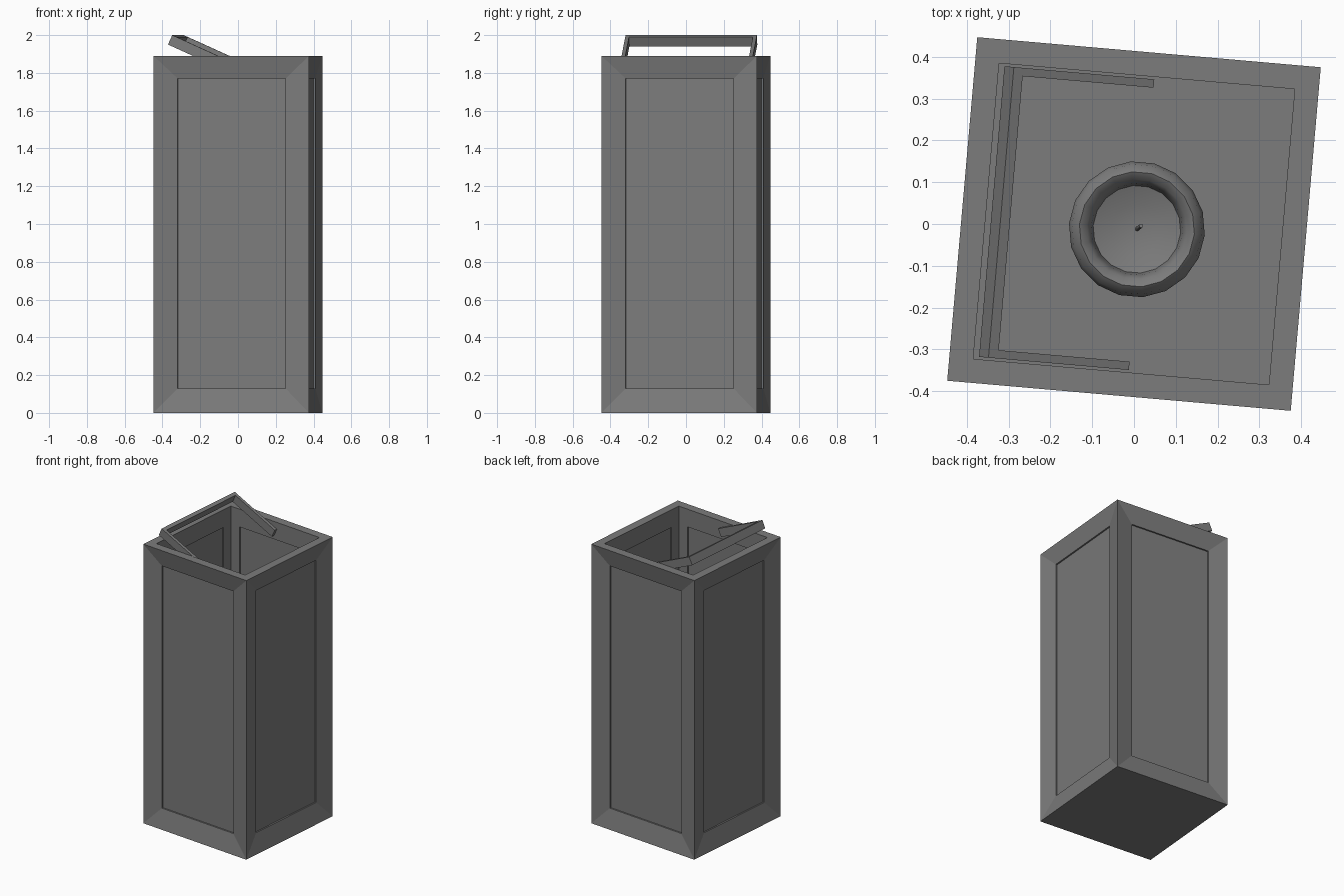
import bpy, bmesh, math
from mathutils import Matrix, Vector

cube = bpy.data.objects.get("Cube")
if cube:
    bpy.data.objects.remove(cube, do_unlink=True)

TURN = math.radians(-5)          # the whole lantern stands slightly turned
HEIGHT, HALF, INNER, FLOOR = 1.89, 0.4125, 0.355, 0.06
PANE = HALF - 0.126              # half width of each window

grey = bpy.data.materials.new("dull grey")
grey.use_nodes = True
colour = (0.2, 0.2, 0.2, 1)
grey.diffuse_color = colour
grey.node_tree.nodes["Principled BSDF"].inputs["Base Color"].default_value = colour


def finish(name, bm, smooth=False):
    bmesh.ops.remove_doubles(bm, verts=bm.verts, dist=0.0005)
    bmesh.ops.recalc_face_normals(bm, faces=bm.faces)
    mesh = bpy.data.meshes.new(name)
    bm.to_mesh(mesh)
    bm.free()
    mesh.materials.append(grey)
    obj = bpy.data.objects.new(name, mesh)
    bpy.context.collection.objects.link(obj)
    obj.rotation_euler.z = TURN
    if smooth:
        bpy.ops.object.select_all(action='DESELECT')
        obj.select_set(True)
        bpy.context.view_layer.objects.active = obj
        bpy.ops.object.shade_smooth_by_angle(angle=math.radians(50))
    return obj


def add_box(bm, low, high):
    low, high = Vector(low), Vector(high)
    size = Matrix.Diagonal((*(high - low), 1))
    bmesh.ops.create_cube(bm, size=1, matrix=Matrix.Translation((low + high) / 2) @ size)


def lathe(name, profile, centre, sides):
    bm = bmesh.new()
    verts = [bm.verts.new((r, 0, z)) for r, z in profile]
    edges = [bm.edges.new(pair) for pair in zip(verts, verts[1:])]
    bmesh.ops.spin(bm, geom=verts + edges, cent=(0, 0, 0), axis=(0, 0, 1),
                   angle=math.tau, steps=sides)
    bmesh.ops.translate(bm, verts=bm.verts, vec=centre)
    return finish(name, bm, True)


# Body: four mitred walls, each a loft of rectangles from outer pane to inner pane
# Each rectangle is half width, bottom, top, distance from the axis
outer = [(HALF, 0, HEIGHT, HALF),
         (PANE, 0.13, 1.77, HALF - 0.027),
         (PANE, 0.13, 1.77, HALF - 0.037)]
inner = [(INNER, FLOOR, HEIGHT, INNER),
         (PANE, 0.13, 1.77, INNER),
         (PANE, 0.13, 1.77, INNER + 0.01)]
bm = bmesh.new()
for side in range(4):
    spin = Matrix.Rotation(side * math.pi / 2, 4, 'Z')

    def ring(w, z0, z1, d):
        corners = ((-w, z0), (w, z0), (w, z1), (-w, z1))
        return [bm.verts.new(spin @ Vector((x, -d, z))) for x, z in corners]

    starts = []
    for chain in (outer, inner):
        rings = [ring(*r) for r in chain]
        for a, b in zip(rings, rings[1:]):
            for i in range(4):
                j = (i + 1) % 4
                bm.faces.new((a[i], a[j], b[j], b[i]))
        bm.faces.new(rings[-1])
        starts.append(rings[0])
    a, b = starts
    bm.faces.new((a[2], a[3], b[3], b[2]))      # top rim
for half, z in ((HALF, 0), (INNER, FLOOR)):     # underside and floor
    bm.faces.new([bm.verts.new((sx * half, sy * half, z))
                  for sx, sy in ((-1, -1), (1, -1), (1, 1), (-1, 1))])
finish("lantern_body", bm)

# Handle: flat U-shaped bail, tilted over the rim
bm = bmesh.new()
REACH, LENGTH, DEEP, THICK = 0.349, 0.37, 0.055, 0.025
add_box(bm, (0, -REACH, -DEEP), (THICK, REACH, 0))
for s in (-1, 1):
    y0, y1 = sorted((s * REACH, s * (REACH - 0.02)))
    add_box(bm, (THICK, y0, -DEEP), (LENGTH, y1, 0))
tilt = Matrix.Translation((-0.319, 0, 2.0)) @ Matrix.Rotation(math.radians(24.3), 4, 'Y')
bmesh.ops.transform(bm, matrix=tilt, verts=bm.verts)
finish("carry_handle", bm)

# Candle with a rounded lip and a sunken pool, plus its wick
centre = (0.008, -0.012, FLOOR)
lathe("candle", [(0, 0), (0.163, 0), (0.163, 0.5), (0.156, 0.53), (0.138, 0.545),
                 (0.12, 0.535), (0.11, 0.51), (0.105, 0.48), (0.06, 0.465), (0, 0.46)],
      centre, 18)
wick = lathe("wick", [(0, 0), (0.005, 0), (0.005, 0.06), (0, 0.06)], (0, 0, 0), 8)
wick.location = Matrix.Rotation(TURN, 3, 'Z') @ Vector((0.008, -0.012, FLOOR + 0.455))
wick.rotation_euler = (math.radians(-8), math.radians(10), 0)
